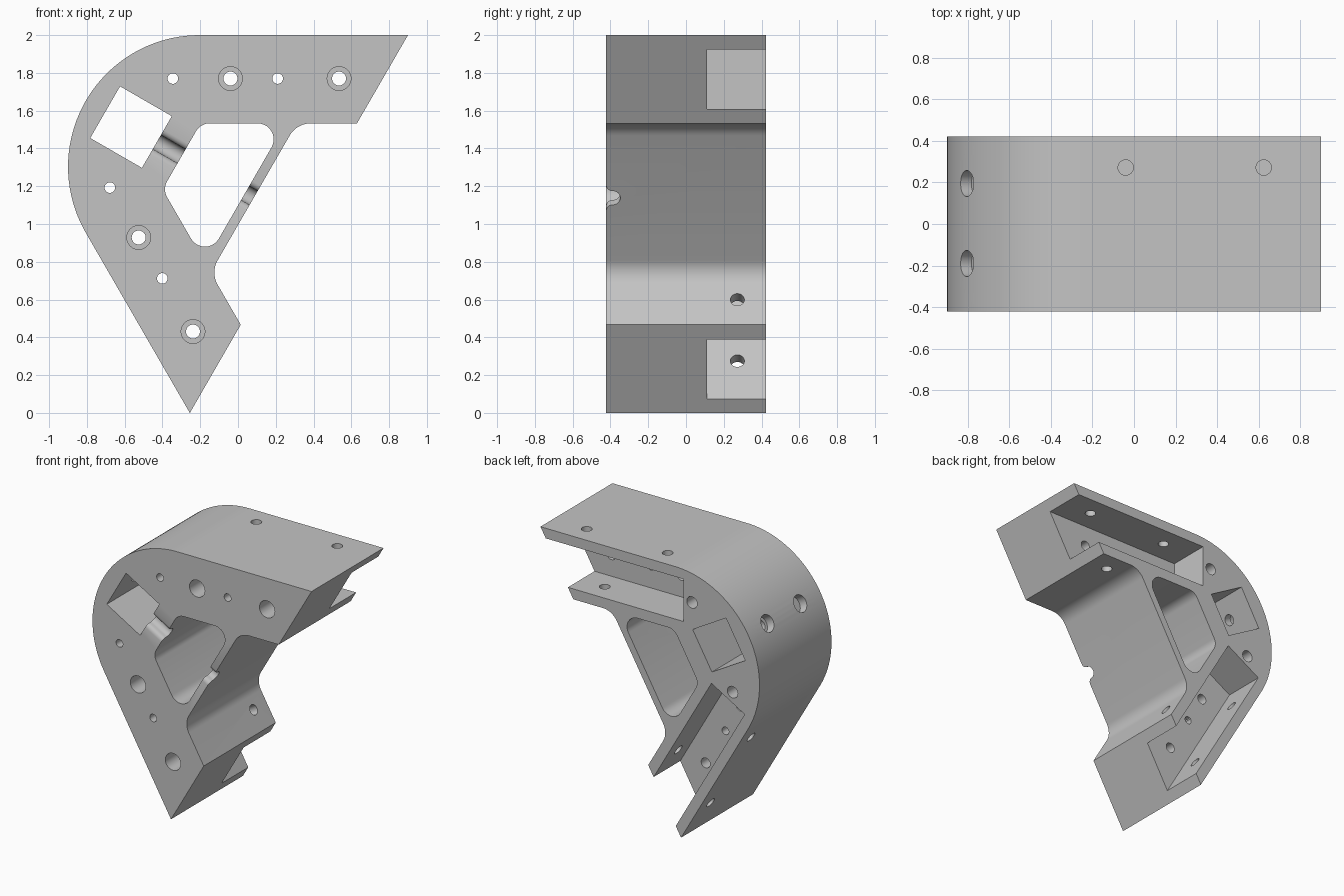
import bpy, bmesh, math
from mathutils import Vector as V

if "Cube" in bpy.data.objects:
    bpy.data.objects.remove(bpy.data.objects["Cube"])

C = V((-1.41, 2.0))                       # virtual corner where the outer edges meet
U = V((math.cos(math.pi / 6), -0.5))      # symmetry axis of the two arms
N = V((0.5, math.cos(math.pi / 6)))
HALF = 0.4225                             # half thickness
Y3 = V((0, 1, 0))


def reflect(p):
    d = V(p) - C
    return C + U * d.dot(U) - N * d.dot(N)


def axis(t, w=0.0):
    return C + U * t + N * w


def at(p, y):
    return V((p[0], y, p[1]))


def rounded(corners, steps=10):
    """corners: (point, radius); returns the outline with filleted corners"""
    out = []
    for i, (p, r) in enumerate(corners):
        p = V(p)
        if r == 0:
            out.append(p)
            continue
        a = (V(corners[i - 1][0]) - p).normalized()
        b = (V(corners[(i + 1) % len(corners)][0]) - p).normalized()
        ang = a.angle(b)
        c = p + (a + b).normalized() * r / math.sin(ang / 2)
        t = r / math.tan(ang / 2)
        v0, v1, turn = p + a * t - c, p + b * t - c, math.pi - ang
        n = steps * 4 if r > 0.3 else steps
        for k in range(n + 1):
            f = k / n
            out.append(c + (v0 * math.sin((1 - f) * turn) + v1 * math.sin(f * turn)) / math.sin(turn))
    return out


def prism(name, ring, sweep):
    """closed solid from a 3D ring swept along a vector"""
    bm = bmesh.new()
    face = bm.faces.new([bm.verts.new(p) for p in ring])
    ext = bmesh.ops.extrude_face_region(bm, geom=[face])
    moved = [e for e in ext["geom"] if isinstance(e, bmesh.types.BMVert)]
    bmesh.ops.translate(bm, verts=moved, vec=sweep)
    bmesh.ops.recalc_face_normals(bm, faces=bm.faces)
    me = bpy.data.meshes.new(name)
    bm.to_mesh(me)
    bm.free()
    ob = bpy.data.objects.new(name, me)
    bpy.context.collection.objects.link(ob)
    return ob


def plate(name, pts, y0, y1):
    return prism(name, [at(p, y0) for p in pts], Y3 * (y1 - y0))


def cut(cutter):
    mod = body.modifiers.new("cut", "BOOLEAN")
    mod.operation, mod.solver, mod.object = "DIFFERENCE", "EXACT", cutter
    bpy.context.view_layer.objects.active = body
    bpy.ops.object.modifier_apply(modifier=mod.name)
    bpy.data.objects.remove(cutter)


def drill(a, b, r, n=32):
    d = b - a
    s = d.normalized().orthogonal().normalized()
    t = d.normalized().cross(s)
    cut(prism("drill", [a + (s * math.cos(2 * math.pi * k / n) + t * math.sin(2 * math.pi * k / n)) * r
                        for k in range(n)], d))


# Bracket body: two arms joined by a rounded outer corner and an inner strut
inner, end, tip = (0.311, 1.533), (0.63, 1.533), (0.9, 2.0)
body = plate("bracket_body", rounded([
    (C, 0.697), (tip, 0), (end, 0), (inner, 0.13),
    (reflect(inner), 0.13), (reflect(end), 0), (reflect(tip), 0)]), -HALF, HALF)

# Central window
w1, w2 = (-0.198, 1.533), (0.251, 1.533)
cut(plate("window", rounded([(w1, 0.085), (w2, 0.085), (reflect(w2), 0.085), (reflect(w1), 0.085)]), -1, 1))

# Square opening
S, H = 0.974, 0.158
cut(plate("square_opening", [axis(S - H, -H), axis(S + H, -H), axis(S + H, H), axis(S - H, H)], -1, 1))

# Flared groove on the front face, running from the square opening across the strut
half = [(0.074, -0.05), (0.074, 0.0), (0.06, 0.004), (0.049, 0.013), (0.043, 0.026)]
half += [(0.043 * math.cos(a), 0.032 + 0.043 * math.sin(a)) for a in [math.pi * k / 16 for k in range(1, 8)]]
profile = half + [(0, 0.075)] + [(-w, d) for w, d in reversed(half)]
cut(prism("groove", [at(axis(S, w), d - HALF) for w, d in profile], at(U * 0.95, 0)))

# Rear channels, open at the arm ends
channel = [(-0.275, 1.61), (1.2, 1.61), (1.2, 1.925), (-0.275, 1.925)]
for side in (V, reflect):
    cut(plate("channel", [side(p) for p in channel], 0.11, 1))

# Holes that repeat on both arms
for side in (V, reflect):
    for x in (-0.04, 0.535):              # counterbored bolt holes
        p = side((x, 1.77))
        drill(at(p, -1), at(p, 1), 0.037)
        drill(at(p, -1), at(p, -0.12), 0.063)
    for x in (-0.345, 0.21):              # pin holes
        p = side((x, 1.77))
        drill(at(p, -1), at(p, 1), 0.028)
    p = side((-0.345, 1.77))
    drill(at(p, 0.11), at(p, 1), 0.043)
    for x in (-0.04, 0.625):              # outer wall holes
        drill(at(side((x, 2.2)), 0.272), at(side((x, 1.8)), 0.272), 0.037)
    drill(at(side((0.477, 1.4)), 0.272), at(side((0.477, 1.7)), 0.272), 0.037)

# Counterbored holes from the round corner into the square opening
for y in (-0.19, 0.195):
    drill(at(axis(0.55), y), at(axis(S), y), 0.04)
    drill(at(axis(0.55), y), at(axis(0.76), y), 0.063)

# Finish: one grey, smooth curves with crisp edges
grey = bpy.data.materials.new("plain grey")
grey.diffuse_color = (0.55, 0.55, 0.55, 1)
grey.use_nodes = True
grey.node_tree.nodes["Principled BSDF"].inputs["Base Color"].default_value = grey.diffuse_color
body.data.materials.clear()
body.data.materials.append(grey)
for f in body.data.polygons:
    f.material_index = 0
bpy.ops.object.select_all(action="DESELECT")
body.select_set(True)
bpy.context.view_layer.objects.active = body
bpy.ops.object.shade_smooth_by_angle(angle=math.radians(30))
